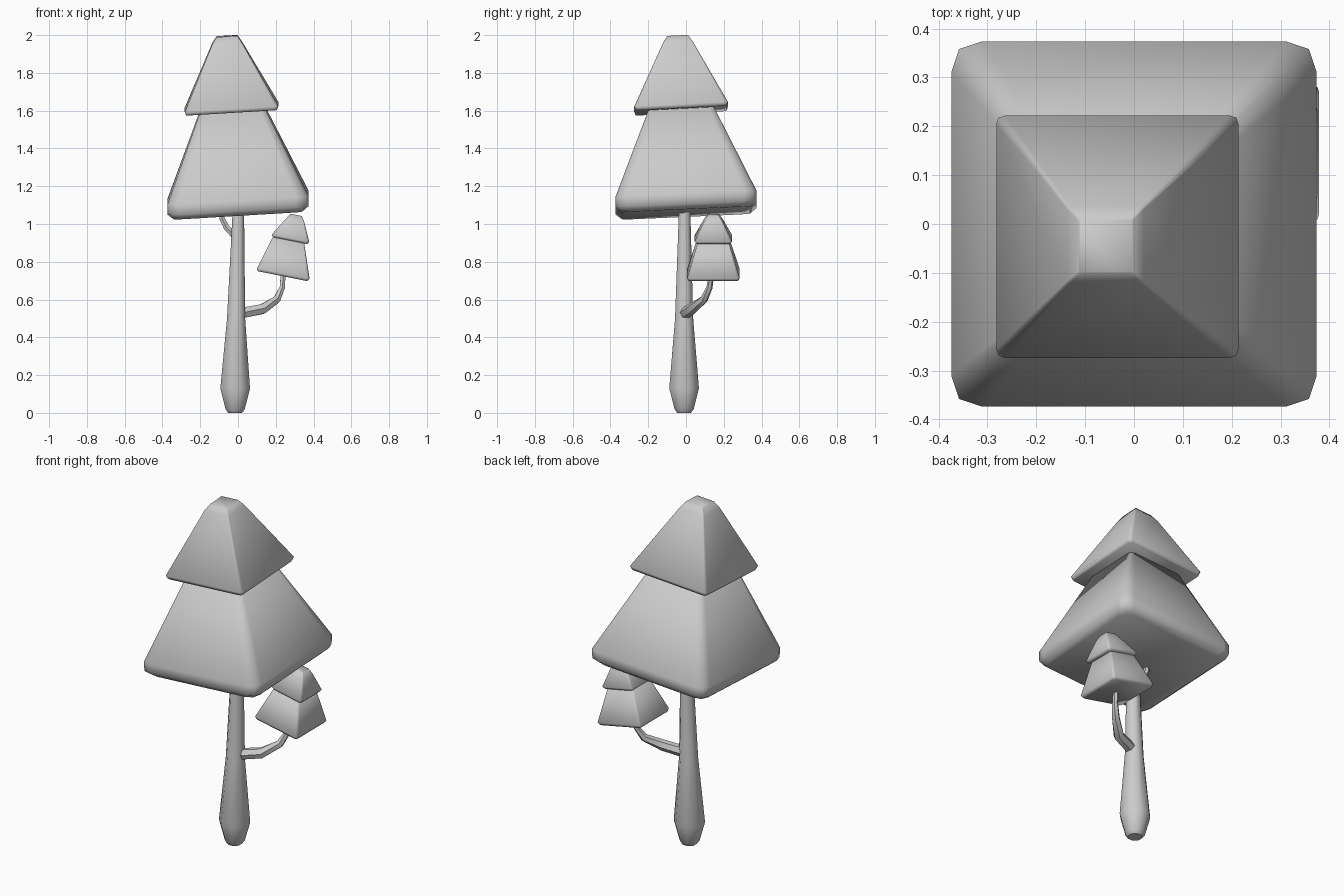
import bpy, bmesh, math
from mathutils import Vector

cube = bpy.data.objects.get("Cube")
if cube:
    bpy.data.objects.remove(cube, do_unlink=True)

grey = bpy.data.materials.new("light grey")
grey.use_nodes = True
grey.diffuse_color = (0.6, 0.6, 0.6, 1)
grey.node_tree.nodes["Principled BSDF"].inputs["Base Color"].default_value = (0.6, 0.6, 0.6, 1)


def loft(name, rings, angle):
    """Skin a stack of equal rings and cap both ends."""
    bm = bmesh.new()
    loops = [[bm.verts.new(p) for p in ring] for ring in rings]
    n = len(loops[0])
    for a, b in zip(loops, loops[1:]):
        for i in range(n):
            j = (i + 1) % n
            bm.faces.new((a[i], a[j], b[j], b[i]))
    bm.faces.new(loops[0][::-1])
    bm.faces.new(loops[-1])
    bmesh.ops.recalc_face_normals(bm, faces=bm.faces)
    mesh = bpy.data.meshes.new(name)
    bm.to_mesh(mesh)
    bm.free()
    mesh.materials.append(grey)
    obj = bpy.data.objects.new(name, mesh)
    bpy.context.collection.objects.link(obj)
    bpy.ops.object.select_all(action='DESELECT')
    obj.select_set(True)
    bpy.context.view_layer.objects.active = obj
    bpy.ops.object.shade_smooth_by_angle(angle=math.radians(angle))


def square_ring(x, y, z, half, cut, tilt):
    """Square with two-step bevelled corners, lying in a tilted plane."""
    ring = []
    for k in range(4):
        for u, v in ((1, 1 - cut), (1 - cut * 0.25, 1 - cut * 0.25), (1 - cut, 1)):
            for _ in range(k):
                u, v = -v, u
            dx, dy = u * half, v * half
            ring.append((x + dx, y + dy, z + tilt[0] * dx + tilt[1] * dy))
    return ring


def tier(name, sections, cut, tilt):
    # Each section: centre x, y, z and half width
    loft(name, [square_ring(*s, cut, tilt) for s in sections], 80)


def tube(name, points, sides):
    # Each point: x, y, z and radius
    centres = [Vector(p[:3]) for p in points]
    rings = []
    for i, c in enumerate(centres):
        way = centres[min(i + 1, len(points) - 1)] - centres[max(i - 1, 0)]
        side = Vector((0, 1, 0)).cross(way).normalized()
        other = way.cross(side).normalized()
        turns = [math.tau * (k + 0.5) / sides for k in range(sides)]
        rings.append([c + points[i][3] * (math.cos(t) * side + math.sin(t) * other)
                      for t in turns])
    loft(name, rings, 50)


# Trunk and branches
tube("trunk", [(-0.015, -0.01, 0, 0.04), (-0.015, -0.01, 0.02, 0.055),
               (-0.015, -0.01, 0.13, 0.085), (-0.01, -0.01, 0.5, 0.052),
               (0.003, -0.007, 1.12, 0.031)], 8)
tube("left_branch", [(0, -0.01, 0.525, 0.032), (0.13, 0.03, 0.55, 0.03),
                     (0.205, 0.095, 0.6, 0.022), (0.235, 0.125, 0.665, 0.016),
                     (0.24, 0.137, 0.76, 0.014)], 6)
tube("right_branch", [(-0.005, -0.005, 0.925, 0.02), (-0.06, -0.002, 0.98, 0.018),
                      (-0.085, 0, 1.03, 0.016), (-0.09, 0, 1.08, 0.015)], 6)

# Main foliage
tier("lower_foliage", [(0, 0, 1.058, 0.34), (0, 0, 1.085, 0.372),
                       (0, 0, 1.14, 0.374), (-0.03, -0.027, 1.63, 0.162)],
     0.17, (0.06, 0.045))
tier("upper_foliage", [(-0.034, -0.026, 1.6, 0.24), (-0.034, -0.026, 1.62, 0.248),
                       (-0.058, -0.043, 1.96, 0.078), (-0.058, -0.045, 1.995, 0.055)],
     0.07, (0.06, 0.05))

# Small foliage on the left branch
lean = (-0.2, 0)
tier("small_lower_foliage", [(0.235, 0.145, 0.724, 0.132), (0.24, 0.145, 0.738, 0.139),
                             (0.27, 0.145, 0.93, 0.078)], 0.1, lean)
tier("small_upper_foliage", [(0.276, 0.145, 0.912, 0.09), (0.278, 0.145, 0.925, 0.099),
                             (0.303, 0.145, 1.02, 0.048), (0.308, 0.145, 1.048, 0.03)],
     0.15, lean)
